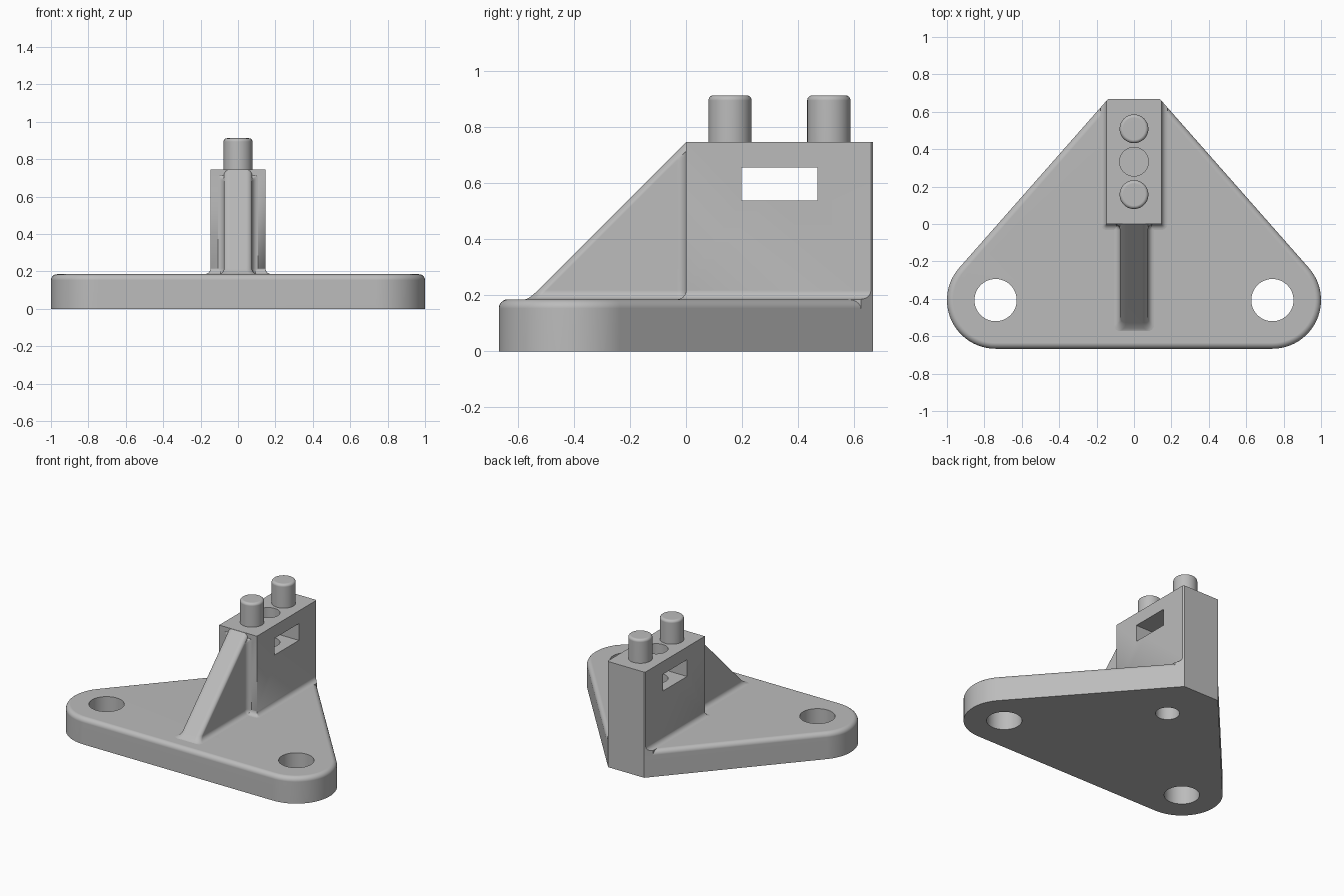
import bpy, bmesh
from math import sin, cos, pi, atan2, acos, hypot

cube = bpy.data.objects.get("Cube")
if cube:
    bpy.data.objects.remove(cube, do_unlink=True)

grey = bpy.data.materials.new("plain grey")
grey.use_nodes = True
grey.diffuse_color = (0.5, 0.5, 0.5, 1)
grey.node_tree.nodes["Principled BSDF"].inputs["Base Color"].default_value = (0.5, 0.5, 0.5, 1)

PLATE, TOP, BACK = 0.185, 0.745, 0.667   # plate top, block top, back face
FIL = 0.032                              # fillet radius
HX, HY, HR = 0.74, -0.407, 0.26          # rounded plate corners
BACK_X = 0.14
PEG_R, BORE_Y = 0.077, 0.333


def loft(name, rings):
    """Closed solid through rings of equal point count, ordered upwards."""
    bm = bmesh.new()
    vs = [[bm.verts.new(p) for p in ring] for ring in rings]
    n = len(vs[0])
    for a, b in zip(vs, vs[1:]):
        for i in range(n):
            j = (i + 1) % n
            bm.faces.new((a[i], a[j], b[j], b[i]))
    bm.faces.new(vs[0][::-1])
    bm.faces.new(vs[-1])
    bmesh.ops.remove_doubles(bm, verts=bm.verts, dist=0.0002)
    bmesh.ops.dissolve_degenerate(bm, edges=bm.edges, dist=0.0001)
    bmesh.ops.recalc_face_normals(bm, faces=bm.faces)
    me = bpy.data.meshes.new(name)
    bm.to_mesh(me)
    bm.free()
    me.materials.append(grey)
    ob = bpy.data.objects.new(name, me)
    bpy.context.collection.objects.link(ob)
    return ob


def activate(ob):
    bpy.ops.object.select_all(action='DESELECT')
    ob.select_set(True)
    bpy.context.view_layer.objects.active = ob


def boolean(ob, cutter, op='DIFFERENCE'):
    activate(ob)
    m = ob.modifiers.new("cut", 'BOOLEAN')
    m.operation, m.object, m.solver = op, cutter, 'EXACT'
    bpy.ops.object.modifier_apply(modifier=m.name)


def finish(ob):
    activate(ob)
    bpy.ops.object.shade_smooth_by_angle(angle=0.6)
    m = ob.modifiers.new("flat_faces", 'WEIGHTED_NORMAL')
    m.keep_sharp = True


def circle(x, y, z, r, n=48):
    return [(x + r * cos(2 * pi * i / n), y + r * sin(2 * pi * i / n), z) for i in range(n)]


def cylinder(name, x, y, r, z0, z1):
    return loft(name, [circle(x, y, z0, r), circle(x, y, z1, r)])


def box_ring(x, y0, y1, z):
    return [(-x, y0, z), (x, y0, z), (x, y1, z), (-x, y1, z)]


def plate_ring(d, z, n=24):
    """Plate outline inset by d: two round corners, tangent sides, flat back."""
    dx, dy = BACK_X - HX, BACK - HY
    ang = atan2(dy, dx) - acos(HR / hypot(dx, dy))
    r = HR - d
    half = []
    for i in range(n + 1):
        a = -pi / 2 + (ang + pi / 2) * i / n
        half.append((HX + r * cos(a), HY + r * sin(a), z))
    half.append((HX + (r - (BACK - HY) * sin(ang)) / cos(ang), BACK, z))
    return half + [(-x, y, z) for x, y, z in reversed(half)]


arc = [i * pi / 12 for i in range(7)]

# Plate with a rounded upper rim
plate = loft("base_plate", [plate_ring(0, 0)] + [
    plate_ring(FIL * (1 - cos(a)), PLATE - FIL + FIL * sin(a)) for a in arc])


# Upright block, flaring into the plate
def block_ring(d, z, w=0.147, far=0.9, n=6):
    pts = []
    for cx, cy, start in ((w, 0, -pi / 2), (w, far, 0), (-w, far, pi / 2), (-w, 0, pi)):
        for i in range(n + 1):
            a = start + pi / 2 * i / n
            pts.append((cx + d * cos(a), cy + d * sin(a), z))
    return pts


flare = [(FIL * (1 - sin(a)), PLATE + FIL * (1 - cos(a))) for a in arc]
block = loft("upright_block", [block_ring(FIL, PLATE - FIL)] +
             [block_ring(d, z) for d, z in flare] + [block_ring(0, TOP)])


# Sloping rib with rounded edges, blended into block and plate
def rib_ring(d, z, w=0.075, r=0.032, n=6):
    front = -(TOP - z) - 0.4 * d
    half = [(w + FIL + d, 0.08, z)]
    for i in range(n + 1):
        a = pi / 2 * i / n
        half.append((w + d + FIL * (1 - sin(a)), max(-FIL * (1 - cos(a)), front + r), z))
    for i in range(n + 1):
        a = pi / 2 * i / n
        half.append((w + d - r + r * cos(a), front + r - r * sin(a), z))
    return [(-x, y, z) for x, y, z in half] + half[::-1]


heights = [0.3, 0.5, 0.65, 0.68, 0.69, 0.7, 0.71, 0.72, 0.732, TOP - 0.001]
rib = loft("sloping_rib", [[(x, y, PLATE - 0.02) for x, y, z in rib_ring(FIL, PLATE)]] +
           [rib_ring(d, z) for d, z in flare] + [rib_ring(0, z) for z in heights])

# Cutters: plate outline, corner holes, central bore, side slot, top bore
limit = loft("outline_cutter", [plate_ring(0, -0.2), plate_ring(0, 1.2)])
holes = [cylinder("hole_cutter", s * HX, HY, 0.113, -0.1, 0.4) for s in (-1, 1)]
bore = cylinder("bore_cutter", 0, BORE_Y, PEG_R, -0.1, 0.6)
top_bore = cylinder("top_bore_cutter", 0, BORE_Y, PEG_R, 0.668, 1.0)
slot = loft("slot_cutter", [box_ring(0.4, 0.198, 0.468, 0.537), box_ring(0.4, 0.198, 0.468, 0.655)])

boolean(block, limit, 'INTERSECT')
for c in (bore, slot, top_bore):
    boolean(block, c)
for c in holes + [bore]:
    boolean(plate, c)
for c in holes + [limit, bore, top_bore, slot]:
    bpy.data.objects.remove(c, do_unlink=True)

# Two pegs on top of the block, with rounded ends
PEG_TOP, EDGE = 0.912, 0.018
pegs = []
for name, y in (("front_peg", 0.157), ("back_peg", 0.509)):
    pegs.append(loft(name, [circle(0, y, TOP - 0.02, PEG_R)] + [
        circle(0, y, PEG_TOP - EDGE + EDGE * sin(a), PEG_R - EDGE * (1 - cos(a))) for a in arc]))

for ob in [plate, block, rib] + pegs:
    finish(ob)
